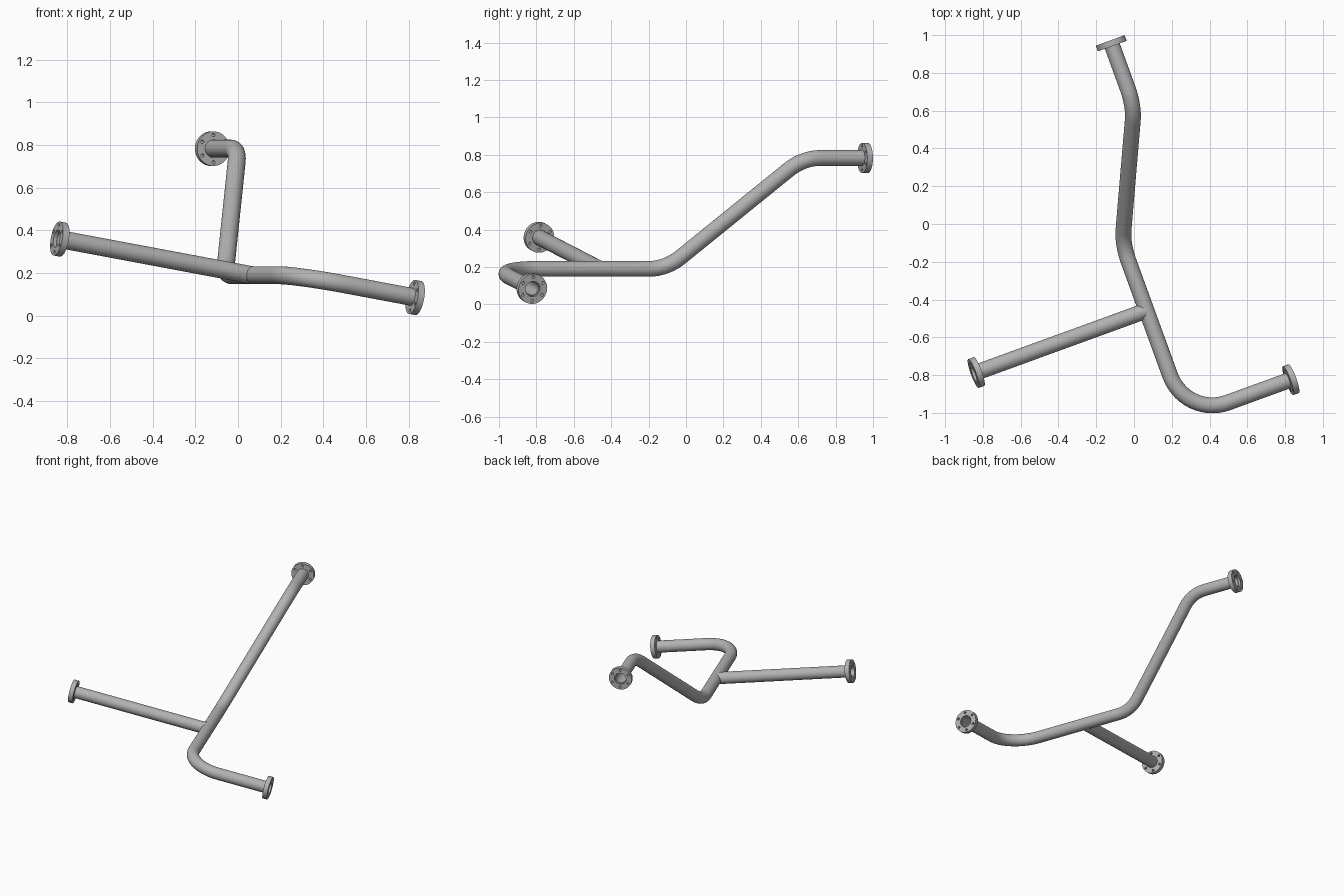
import bpy, bmesh, math
from mathutils import Vector, Matrix

if "Cube" in bpy.data.objects:
    bpy.data.objects.remove(bpy.data.objects["Cube"])

PIPE_R, BORE_R, BEND_R = 0.042, 0.037, 0.24
FLANGE_R, FLANGE_T = 0.081, 0.032
SIDES = 40

steel = bpy.data.materials.new("grey steel")
steel.use_nodes = True
GREY = (0.45, 0.45, 0.45, 1)
steel.diffuse_color = GREY
steel.node_tree.nodes["Principled BSDF"].inputs["Base Color"].default_value = GREY


def add_object(name, mesh):
    ob = bpy.data.objects.new(name, mesh)
    bpy.context.collection.objects.link(ob)
    return ob


def smooth(ob):
    bpy.ops.object.select_all(action="DESELECT")
    ob.select_set(True)
    bpy.context.view_layer.objects.active = ob
    bpy.ops.object.shade_smooth_by_angle(angle=math.radians(35))


def rounded_path(corners, steps=14):
    """Replace every inner corner by an arc of the bend radius."""
    path = [corners[0]]
    for a, v, b in zip(corners, corners[1:], corners[2:]):
        d_in, d_out = (v - a).normalized(), (b - v).normalized()
        turn = d_in.angle(d_out)
        start = v - d_in * BEND_R * math.tan(turn / 2)
        inward = (d_out - d_in * d_in.dot(d_out)).normalized()
        for i in range(steps + 1):
            t = turn * i / steps
            path.append(start + BEND_R * (d_in * math.sin(t) + inward * (1 - math.cos(t))))
    return path + [corners[-1]]


def pipe(name, corners):
    """Sweep a hollow round section along a rounded path."""
    path = rounded_path(corners)
    bm = bmesh.new()
    outer, inner = [], []
    side, last = None, None
    for i, p in enumerate(path):
        tangent = (path[min(i + 1, len(path) - 1)] - path[max(i - 1, 0)]).normalized()
        if side is None:
            side = tangent.orthogonal().normalized()
        else:
            side = last.rotation_difference(tangent) @ side
        last = tangent
        up = tangent.cross(side)
        for rings, r in ((outer, PIPE_R), (inner, BORE_R)):
            rings.append([bm.verts.new(p + r * (side * math.cos(a) + up * math.sin(a)))
                          for a in (math.tau * k / SIDES for k in range(SIDES))])
    loop = outer + inner[::-1]
    for r0, r1 in zip(loop, loop[1:] + loop[:1]):
        for k in range(SIDES):
            n = (k + 1) % SIDES
            bm.faces.new((r0[k], r0[n], r1[n], r1[k]))
    bmesh.ops.recalc_face_normals(bm, faces=bm.faces)
    mesh = bpy.data.meshes.new(name)
    bm.to_mesh(mesh)
    bm.free()
    mesh.materials.append(steel)
    smooth(add_object(name, mesh))


def cylinders(name, specs):
    """Mesh of closed cylinders along z, given as (x, y, radius, low, high, sides)."""
    bm = bmesh.new()
    for x, y, r, low, high, sides in specs:
        bmesh.ops.create_cone(bm, cap_ends=True, segments=sides, radius1=r, radius2=r,
                              depth=high - low,
                              matrix=Matrix.Translation((x, y, (low + high) / 2)))
    mesh = bpy.data.meshes.new(name)
    bm.to_mesh(mesh)
    bm.free()
    return mesh


def flange_mesh():
    """Disc with a central bore and six bolt holes; outer face at z = 0."""
    disc = add_object("flange_blank", cylinders("blank", [(0, 0, FLANGE_R, -FLANGE_T, 0, 48)]))
    holes = [(0, 0, PIPE_R - 0.0005, -0.1, 0.1, SIDES)]
    for k in range(6):
        a = math.pi / 2 + k * math.pi / 3
        holes.append((0.064 * math.cos(a), 0.064 * math.sin(a), 0.008, -0.1, 0.1, 16))
    cutter = add_object("flange_cutter", cylinders("holes", holes))
    cutter.hide_render = True
    mod = disc.modifiers.new("holes", "BOOLEAN")
    mod.operation, mod.solver, mod.object = "DIFFERENCE", "EXACT", cutter
    bpy.context.view_layer.update()
    mesh = bpy.data.meshes.new_from_object(
        disc.evaluated_get(bpy.context.evaluated_depsgraph_get()))
    bpy.data.objects.remove(disc)
    bpy.data.objects.remove(cutter)
    mesh.materials.clear()
    mesh.materials.append(steel)
    return mesh


# Pipe run corners and outlet directions
yaw, tilt = math.radians(20), math.radians(10)
back_dir = Vector((-math.sin(yaw), math.cos(yaw), 0))
left_dir = Vector((math.cos(yaw) * math.cos(tilt), math.sin(yaw) * math.cos(tilt), -math.sin(tilt)))
right_dir = -left_dir

upper_bend = Vector((0, 0.626, 0.783))
lower_bend = Vector((-0.062, -0.106, 0.19))
front_bend = lower_bend - back_dir * 0.98
tee = lower_bend - back_dir * 0.375

back_end = upper_bend + back_dir * 0.368
left_end = front_bend + left_dir * 0.618
right_end = tee + right_dir * 0.99

# Pipes stop inside the flange bores
inset = 0.016
pipe("main_pipe", [back_end - back_dir * inset, upper_bend, lower_bend,
                   front_bend, left_end - left_dir * inset])
pipe("branch_pipe", [tee, right_end - right_dir * inset])

# Flanges
ring = flange_mesh()
for name, end, direction in (("back_flange", back_end, back_dir),
                             ("left_flange", left_end, left_dir),
                             ("right_flange", right_end, right_dir)):
    flange = add_object(name, ring.copy())
    flange.matrix_world = Matrix.Translation(end) @ direction.to_track_quat("Z", "Y").to_matrix().to_4x4()
    smooth(flange)
